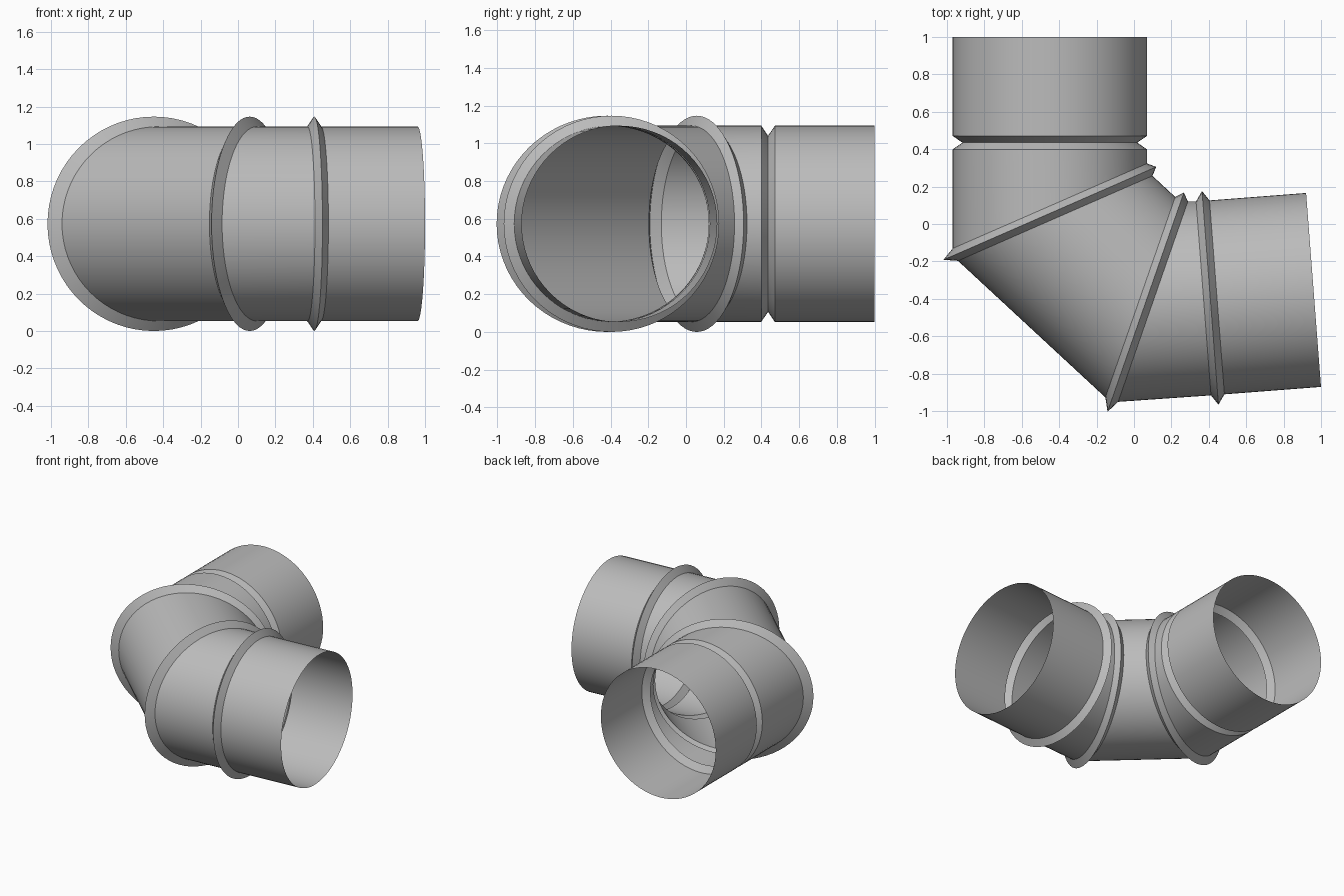
import bpy, bmesh, math
from mathutils import Vector

if "Cube" in bpy.data.objects:
    bpy.data.objects.remove(bpy.data.objects["Cube"])

SEGMENTS = 72
RADIUS, AXIS_Z = 0.52, 0.573
RIDGE = 0.053           # how far ribs stand out, and the groove sinks in
HALF = 0.036            # half width of ribs and groove
BEND = math.radians(47.2)
MITRE = 1 / math.cos(BEND / 2)

metal = bpy.data.materials.new("galvanized grey")
metal.use_nodes = True
grey = (0.5, 0.5, 0.5, 1)
metal.diffuse_color = grey
metal.node_tree.nodes["Principled BSDF"].inputs["Base Color"].default_value = grey


def heading(angle):
    return Vector((math.cos(angle), math.sin(angle), 0))


def ring(centre, facing, stretch=1.0, grow=0.0):
    """Ellipse in the vertical plane whose normal points along facing."""
    side = heading(facing + math.pi / 2)
    up = Vector((0, 0, 1))
    points = []
    for i in range(SEGMENTS):
        t = math.tau * i / SEGMENTS
        points.append(centre + side * math.cos(t) * (RADIUS * stretch + grow)
                      + up * math.sin(t) * (RADIUS + grow))
    return points


def loft(name, rings):
    bm = bmesh.new()
    loops = [[bm.verts.new(p) for p in r] for r in rings]
    for a, b in zip(loops, loops[1:]):
        for i in range(SEGMENTS):
            j = (i + 1) % SEGMENTS
            bm.faces.new((a[i], a[j], b[j], b[i]))
    mesh = bpy.data.meshes.new(name)
    bm.to_mesh(mesh)
    bm.free()
    mesh.materials.append(metal)
    obj = bpy.data.objects.new(name, mesh)
    bpy.context.collection.objects.link(obj)
    bpy.ops.object.select_all(action="DESELECT")
    obj.select_set(True)
    bpy.context.view_layer.objects.active = obj
    bpy.ops.object.shade_smooth_by_angle(angle=math.radians(30))


# Centre line of the elbow: inlet, two mitred corners, outlet
inlet = Vector((-0.45, 1.0, AXIS_Z))
corner_1 = Vector((-0.45, 0.057, AXIS_Z))
corner_2 = Vector((0.0625, -0.418, AXIS_Z))
outlet = Vector((0.96, -0.3525, AXIS_Z))
a_in = -math.pi / 2
a_mid = a_in + BEND
a_out = a_mid + BEND


def bead(centre, facing, grow):
    return [ring(centre - heading(facing) * HALF, facing),
            ring(centre, facing, 1, grow),
            ring(centre + heading(facing) * HALF, facing)]


def seam(corner, before, after):
    """Raised rib along a mitred joint."""
    plane = (before + after) / 2
    step = HALF * MITRE
    return [ring(corner - heading(before) * step, plane, MITRE),
            ring(corner, plane, MITRE, RIDGE),
            ring(corner + heading(after) * step, plane, MITRE)]


groove = bead(Vector((-0.45, 0.435, AXIS_Z)), a_in, -RIDGE)
seam_1 = seam(corner_1, a_in, a_mid)
seam_2 = seam(corner_2, a_mid, a_out)
rib = bead(outlet - heading(a_out) * 0.554, a_out, RIDGE)

# Thin-walled sections and the beads that join them
loft("inlet_collar", [ring(inlet, a_in), groove[0]])
loft("inlet_groove", groove)
loft("inlet_section", [groove[-1], seam_1[0]])
loft("first_seam", seam_1)
loft("middle_section", [seam_1[-1], seam_2[0]])
loft("second_seam", seam_2)
loft("outlet_section", [seam_2[-1], rib[0]])
loft("outlet_rib", rib)
loft("outlet_collar", [rib[-1], ring(outlet, a_out)])
